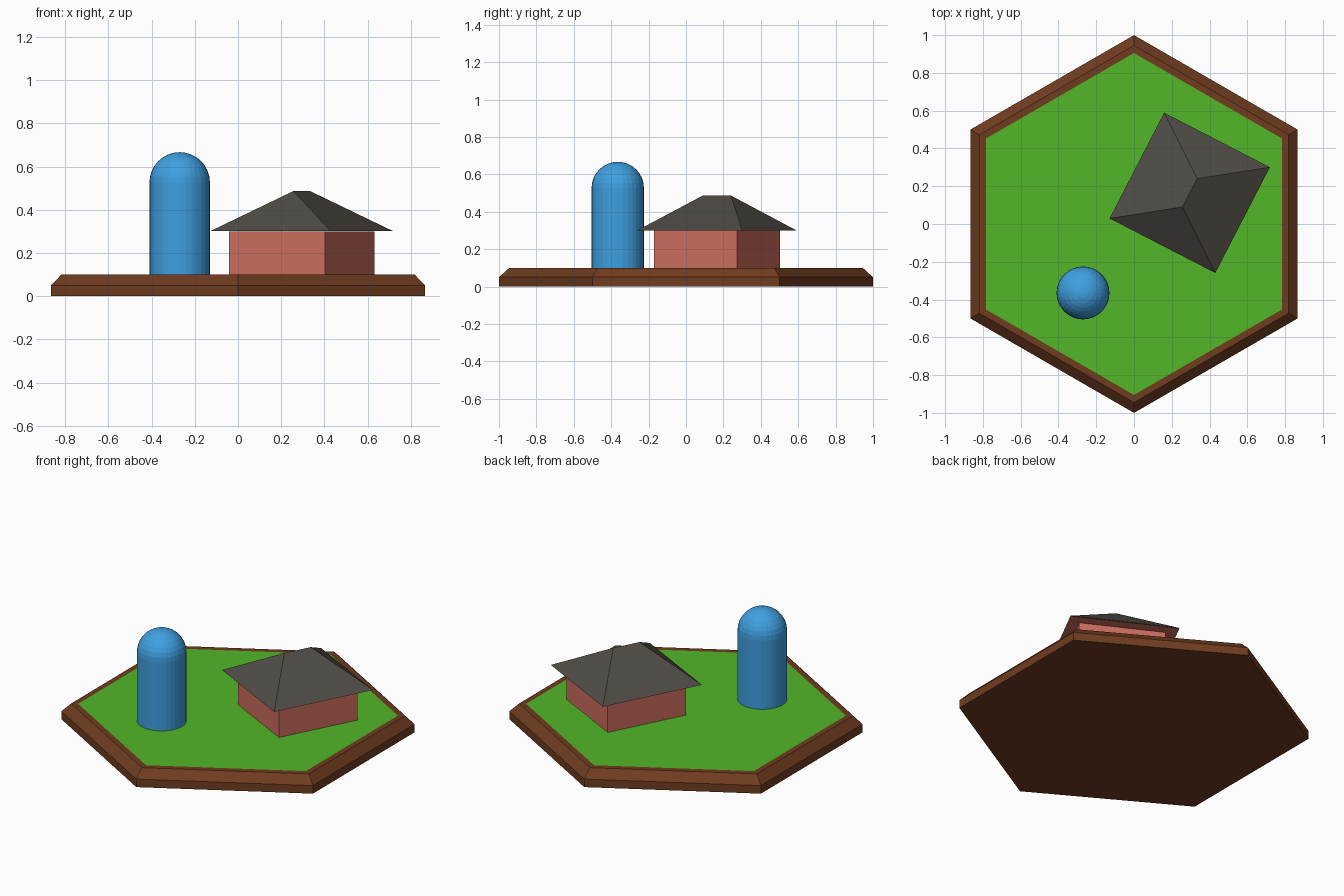
import bpy
from math import sin, cos, pi, radians

if "Cube" in bpy.data.objects:
    bpy.data.objects.remove(bpy.data.objects["Cube"])


def material(name, color):
    m = bpy.data.materials.new(name)
    m.diffuse_color = (*color, 1)
    m.use_nodes = True
    m.node_tree.nodes["Principled BSDF"].inputs["Base Color"].default_value = m.diffuse_color
    return m


BROWN = material("earth", (0.16, 0.045, 0.014))
GREEN = material("grass", (0.085, 0.47, 0.022))
RED = material("red wall", (0.62, 0.155, 0.115))
DARK = material("dark roof", (0.08, 0.07, 0.06))
BLUE = material("blue metal", (0.05, 0.35, 0.75))


def loft(name, rings, mats, band_mats, location=(0, 0, 0), turn=0):
    """Skin a stack of equal-sized rings, capping both ends.
    band_mats: one slot per band between rings, then one for the top cap."""
    n = len(rings[0])
    verts = [v for ring in rings for v in ring]
    faces, slots = [list(range(n))[::-1]], [0]
    for k in range(len(rings) - 1):
        for i in range(n):
            j = (i + 1) % n
            faces.append((k * n + i, k * n + j, (k + 1) * n + j, (k + 1) * n + i))
            slots.append(band_mats[k])
    faces.append([(len(rings) - 1) * n + i for i in range(n)])
    slots.append(band_mats[-1])
    mesh = bpy.data.meshes.new(name)
    mesh.from_pydata(verts, [], faces)
    for m in mats:
        mesh.materials.append(m)
    for p, s in zip(mesh.polygons, slots):
        p.material_index = s
    ob = bpy.data.objects.new(name, mesh)
    ob.location = location
    ob.rotation_euler.z = turn
    bpy.context.collection.objects.link(ob)
    return ob


def circle(n, r, z, start=0.0):
    return [(r * cos(start + 2 * pi * i / n), r * sin(start + 2 * pi * i / n), z)
            for i in range(n)]


def rect(hx, hy, z):
    return [(-hx, -hy, z), (hx, -hy, z), (hx, hy, z), (-hx, hy, z)]


# Hexagonal tile: bevelled earth edge with an inset grass top
loft("ground_tile",
     [circle(6, r, z, pi / 2) for r, z in ((1, 0), (1, 0.05), (0.945, 0.1), (0.905, 0.1))],
     [BROWN, GREEN], [0, 0, 0, 1])

# House walls, flaring out into the underside of the eaves
HOUSE = (0.295, 0.165, 0)
TURN = radians(-27.3)
loft("house_walls",
     [rect(0.25, 0.25, 0.1), rect(0.25, 0.25, 0.3), rect(0.315, 0.315, 0.3)],
     [RED], [0, 0, 0], HOUSE, TURN)

# Hipped roof: four eave corners and a short ridge
roof = bpy.data.meshes.new("house_roof")
roof.from_pydata(rect(0.315, 0.315, 0.301) + [(0, -0.084, 0.487), (0, 0.084, 0.487)], [],
                 [(0, 1, 4), (1, 2, 5, 4), (2, 3, 5), (3, 0, 4, 5)])
roof.materials.append(DARK)
roof_ob = bpy.data.objects.new("house_roof", roof)
roof_ob.location = HOUSE
roof_ob.rotation_euler.z = TURN
bpy.context.collection.objects.link(roof_ob)

# Silo: round tower with a hemispherical dome
R, Z = 0.14, 0.527
profile = [(R, 0.1)] + [(R * cos(a), Z + R * sin(a))
                        for a in (i * pi / 16 for i in range(8))] + [(0.001, Z + R)]
loft("silo", [circle(32, r, z) for r, z in profile], [BLUE], [0] * len(profile),
     (-0.27, -0.365, 0))
